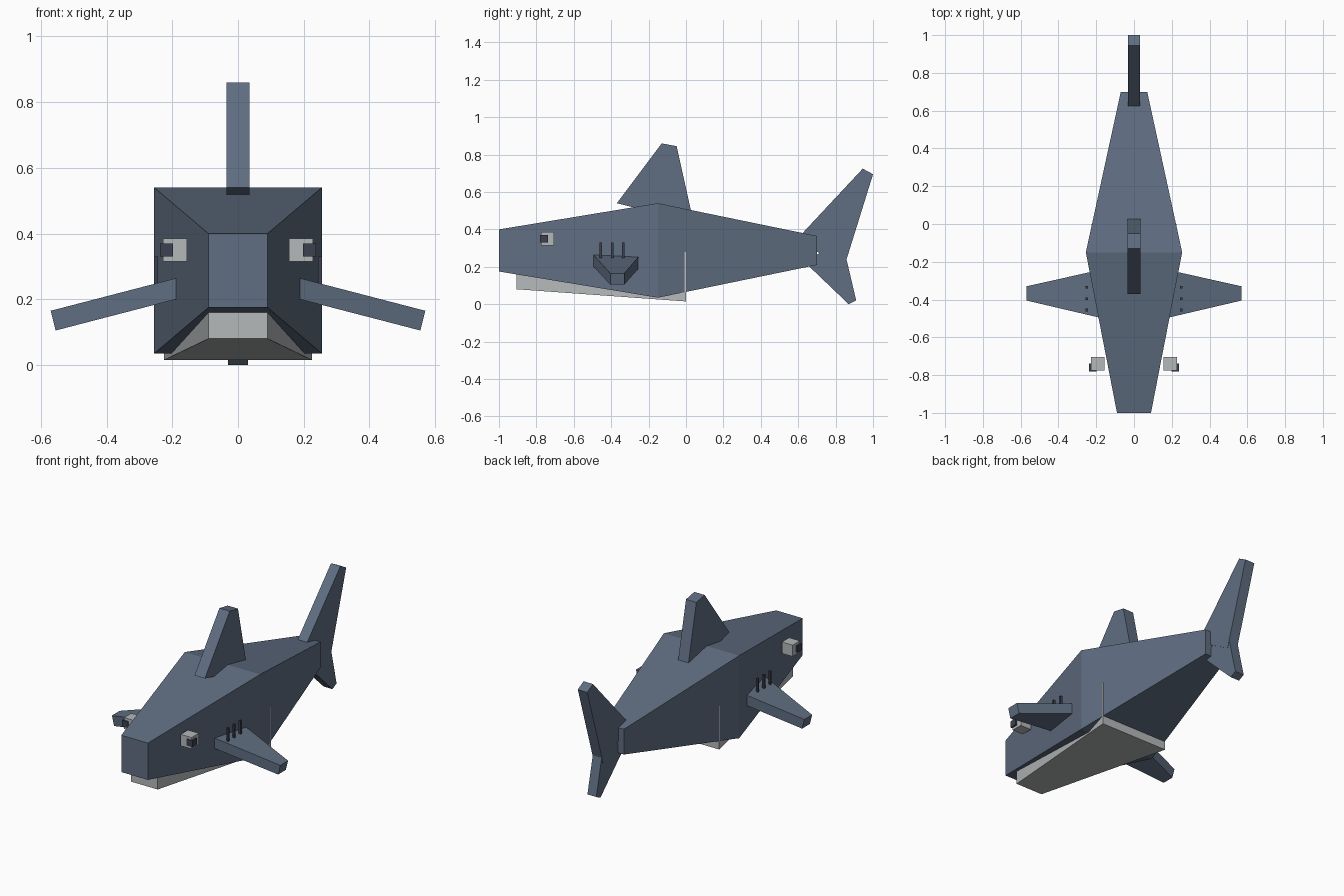
import bpy
import bmesh

cube = bpy.data.objects.get("Cube")
if cube:
    bpy.data.objects.remove(cube, do_unlink=True)


def material(name, color):
    m = bpy.data.materials.new(name)
    m.use_nodes = True
    m.diffuse_color = (*color, 1)
    m.node_tree.nodes["Principled BSDF"].inputs["Base Color"].default_value = (*color, 1)
    return m


slate = material("slate blue skin", (0.115, 0.155, 0.22))
pale = material("pale grey", (0.46, 0.48, 0.49))
dark = material("dark navy", (0.045, 0.053, 0.08))


def loft(name, rings, mat):
    """Join equal-sized rings of points in order and cap both ends."""
    bm = bmesh.new()
    loops = [[bm.verts.new(p) for p in ring] for ring in rings]
    n = len(loops[0])
    for a, b in zip(loops, loops[1:]):
        for i in range(n):
            j = (i + 1) % n
            bm.faces.new((a[i], a[j], b[j], b[i]))
    bm.faces.new(loops[0])
    bm.faces.new(loops[-1])
    bmesh.ops.recalc_face_normals(bm, faces=bm.faces)
    mesh = bpy.data.meshes.new(name)
    bm.to_mesh(mesh)
    bm.free()
    mesh.materials.append(mat)
    obj = bpy.data.objects.new(name, mesh)
    bpy.context.collection.objects.link(obj)
    return obj


def section(y, half, low, high):
    return [(-half, y, low), (half, y, low), (half, y, high), (-half, y, high)]


def upright_fin(name, outline, half):
    """Extrude a side outline of (y, z) points across x."""
    loft(name, [[(x, y, z) for y, z in outline] for x in (-half, half)], slate)


def box(name, x, y, z, mat):
    """Box between the (low, high) limits on each axis."""
    return loft(name, [section(v, 0, *z) and
                       [(x[0], v, z[0]), (x[1], v, z[0]), (x[1], v, z[1]), (x[0], v, z[1])]
                       for v in y], mat)


# Body and lower jaw
loft("body", [section(-1, 0.09, 0.175, 0.40),
              section(-0.15, 0.255, 0.035, 0.54),
              section(0.70, 0.07, 0.21, 0.365)], slate)
loft("lower_jaw", [section(-0.905, 0.09, 0.08, 0.20),
                   section(0, 0.225, 0.015, 0.28)], pale)

# Dorsal fin and the two tail lobes
upright_fin("dorsal_fin", [(-0.37, 0.54), (-0.13, 0.86), (-0.05, 0.845), (0.04, 0.44)], 0.035)
upright_fin("upper_tail_fin", [(0.59, 0.345), (0.945, 0.725), (1.0, 0.695), (0.845, 0.197)], 0.032)
upright_fin("lower_tail_fin", [(0.64, 0.22), (0.87, 0.0), (0.91, 0.02), (0.83, 0.36)], 0.03)

# Paired parts
for side, s in (("left", 1), ("right", -1)):
    loft(side + "_pectoral_fin", [
        [(s * 0.1, -0.515, 0.287), (s * 0.1, -0.225, 0.287),
         (s * 0.1, -0.225, 0.223), (s * 0.1, -0.515, 0.223)],
        [(s * 0.57, -0.405, 0.165), (s * 0.57, -0.33, 0.165),
         (s * 0.555, -0.33, 0.105), (s * 0.555, -0.405, 0.105)]], slate)
    box(side + "_eye", (s * 0.155, s * 0.228), (-0.775, -0.705), (0.315, 0.385), pale)
    box(side + "_pupil", (s * 0.198, s * 0.238), (-0.78, -0.738), (0.33, 0.37), dark)
    for i in range(3):
        y = -0.455 + 0.06 * i
        box(f"{side}_gill_{i + 1}", (s * 0.244, s * 0.256), (y - 0.007, y + 0.007),
            (0.24, 0.33), dark)
